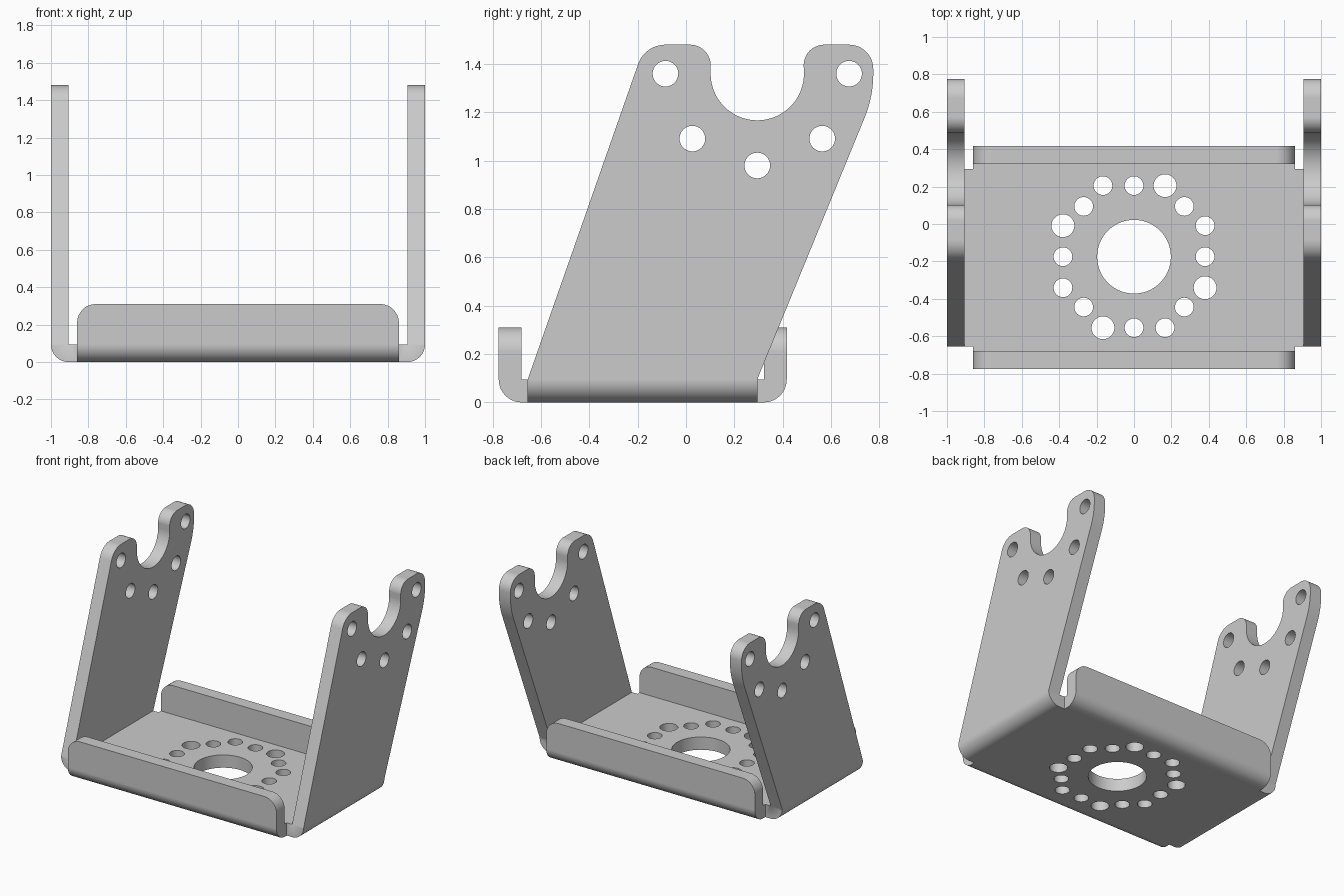
import bpy, bmesh
from math import sin, cos, radians, pi

if "Cube" in bpy.data.objects:
    bpy.data.objects.remove(bpy.data.objects["Cube"])

T = 0.095                      # sheet thickness


def arc(cx, cy, r, a0, a1, n=16):
    return [(cx + r * cos(radians(a0 + (a1 - a0) * i / n)),
             cy + r * sin(radians(a0 + (a1 - a0) * i / n))) for i in range(n + 1)]


def circle(cx, cy, r, n=48):
    return [(cx + r * cos(2 * pi * i / n), cy + r * sin(2 * pi * i / n)) for i in range(n)]


PLACE = {'x': lambda a, b, d: (d, a, b),     # outline in y,z
         'y': lambda a, b, d: (a, d, b),     # outline in x,z
         'z': lambda a, b, d: (a, b, d)}     # outline in x,y


def prisms(name, outlines, lo, hi):
    """Extrude (axis, outline) pairs from lo to hi into one object."""
    bm = bmesh.new()
    for axis, pts in outlines:
        a = [bm.verts.new(PLACE[axis](p[0], p[1], lo)) for p in pts]
        b = [bm.verts.new(PLACE[axis](p[0], p[1], hi)) for p in pts]
        bm.faces.new(a)
        bm.faces.new(b[::-1])
        for i in range(len(pts)):
            j = (i + 1) % len(pts)
            bm.faces.new((a[j], a[i], b[i], b[j]))
    bmesh.ops.recalc_face_normals(bm, faces=bm.faces)
    me = bpy.data.meshes.new(name)
    bm.to_mesh(me)
    bm.free()
    ob = bpy.data.objects.new(name, me)
    bpy.context.collection.objects.link(ob)
    return ob


def combine(ob, other, op):
    """Apply a boolean and discard the helper."""
    m = ob.modifiers.new(op, 'BOOLEAN')
    m.operation, m.solver, m.object = op, 'EXACT', other
    bpy.context.view_layer.objects.active = ob
    bpy.ops.object.modifier_apply(modifier=m.name)
    bpy.data.objects.remove(other)


def channel(lo, hi, top):
    """U-shaped sheet section with rounded outer bends."""
    return (arc(lo + T, T, T, 180, 270) + arc(hi - T, T, T, 270, 360)
            + [(hi, top), (hi - T, top), (hi - T, T), (lo + T, T), (lo + T, top), (lo, top)])


# Base with two tall leaning arms: U channel trimmed by the side outline
side = ([(-0.655, 0), (0.295, 0), (0.295, T)]
        + arc(0.295, 1.36, 0.48, -22.3, 0)
        + arc(0.675, 1.38, 0.10, 0, 90)
        + arc(0.572, 1.395, 0.085, 90, 180)
        + arc(0.295, 1.36, 0.193, 360, 180, 40)
        + arc(0.017, 1.395, 0.085, 0, 90)
        + arc(-0.085, 1.36, 0.12, 90, 160.4)
        + [(-0.655, T)])
bracket = prisms("servo_bracket", [('y', channel(-1, 1, 1.6))], -0.9, 0.9)
combine(bracket, prisms("side_trim", [('x', side)], -1.2, 1.2), 'INTERSECT')

# Front and back lips: low U channel trimmed to rounded top corners
lip = ([(-0.86, -0.1), (0.86, -0.1)]
       + arc(0.76, 0.21, 0.10, 0, 90) + arc(-0.76, 0.21, 0.10, 90, 180))
lips = prisms("lips", [('x', channel(-0.775, 0.417, 0.4))], -0.95, 0.95)
combine(lips, prisms("lip_trim", [('y', lip)], -1, 1), 'INTERSECT')
combine(bracket, lips, 'UNION')

# Arm holes, spaced around the notch centre
arm = [('x', circle(0.295 + 0.38 * cos(radians(a)), 1.36 + 0.38 * sin(radians(a)), 0.053))
       for a in (180, 225, 270, 315, 360)]
combine(bracket, prisms("arm_holes", arm, -1.2, 1.2), 'DIFFERENCE')

# Base holes: large centre hole and a ring repeated in four quarter turns
cy = -0.175
base = [('z', circle(0, cy, 0.197, 72))]
for x, y, r in ((0.38, 0, 0.05), (0.269, 0.269, 0.05), (0.38, 0.166, 0.05), (0.38, -0.166, 0.061)):
    for k in range(4):
        base.append(('z', circle(x, cy + y, r)))
        x, y = -y, x
combine(bracket, prisms("base_holes", base, -0.1, 0.2), 'DIFFERENCE')

# Smooth bends and holes, crisp sheet edges
bracket.name = "bent_sheet_bracket"
bpy.ops.object.select_all(action='DESELECT')
bracket.select_set(True)
bpy.context.view_layer.objects.active = bracket
bpy.ops.object.shade_smooth_by_angle(angle=radians(30))
wn = bracket.modifiers.new("flat_faces", 'WEIGHTED_NORMAL')
wn.keep_sharp = True
